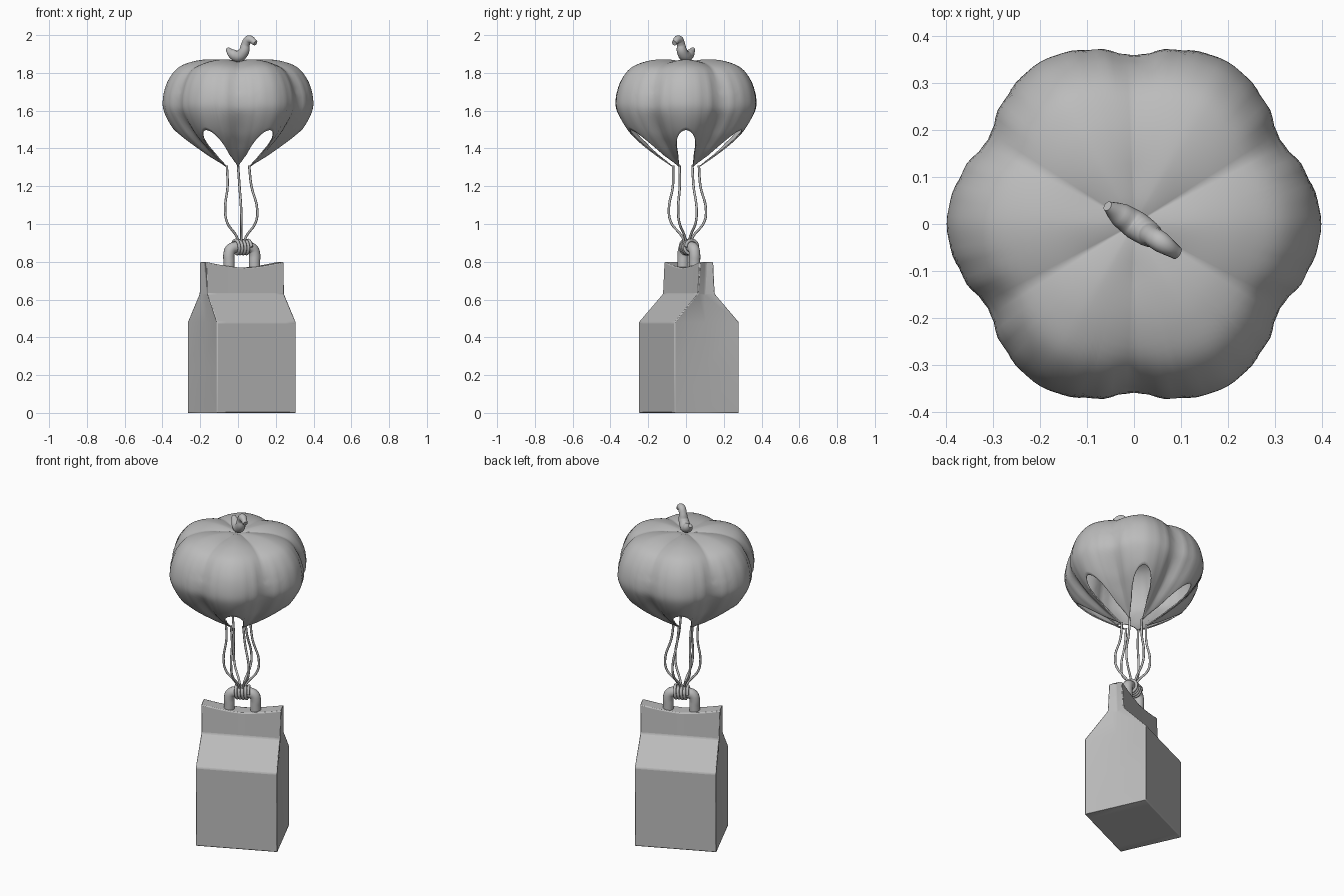
import bpy, bmesh, math
from math import sin, cos, pi, radians
from mathutils import Vector, Matrix

cube = bpy.data.objects.get("Cube")
if cube:
    bpy.data.objects.remove(cube, do_unlink=True)

grey = bpy.data.materials.new("plain grey")
grey.use_nodes = True
grey.diffuse_color = (0.5, 0.5, 0.5, 1)
grey.node_tree.nodes["Principled BSDF"].inputs["Base Color"].default_value = (0.5, 0.5, 0.5, 1)

YAW = radians(24.5)
PLACE = Matrix.Translation((0.02, 0.015, 0)) @ Matrix.Rotation(YAW, 4, 'Z')


def select(obj):
    bpy.ops.object.select_all(action='DESELECT')
    obj.select_set(True)
    bpy.context.view_layer.objects.active = obj


def finish(obj, angle=40):
    select(obj)
    bpy.ops.object.shade_smooth_by_angle(angle=radians(angle))


def mesh_object(name, bm):
    bmesh.ops.recalc_face_normals(bm, faces=bm.faces)
    me = bpy.data.meshes.new(name)
    bm.to_mesh(me)
    bm.free()
    me.materials.append(grey)
    obj = bpy.data.objects.new(name, me)
    bpy.context.collection.objects.link(obj)
    return obj


def tube(name, points, radius, radii=None, steps=6, sides=3):
    """Smooth round tube through the points, as a mesh."""
    cu = bpy.data.curves.new(name, 'CURVE')
    cu.dimensions = '3D'
    cu.bevel_depth = radius
    cu.bevel_resolution = sides
    cu.resolution_u = steps
    cu.use_fill_caps = True
    sp = cu.splines.new('BEZIER')
    sp.bezier_points.add(len(points) - 1)
    for i, (bp, co) in enumerate(zip(sp.bezier_points, points)):
        bp.co = co
        bp.handle_left_type = bp.handle_right_type = 'AUTO'
        bp.radius = radii[i] if radii else 1
    cu.materials.append(grey)
    obj = bpy.data.objects.new(name, cu)
    bpy.context.collection.objects.link(obj)
    select(obj)
    bpy.ops.object.convert(target='MESH')
    obj = bpy.context.view_layer.objects.active
    finish(obj, 50)
    return obj


def lerp(table, x):
    """Linear lookup in a table of (key, value) pairs."""
    for (a, va), (b, vb) in zip(table, table[1:]):
        if x <= b:
            return va + (vb - va) * (x - a) / (b - a)
    return table[-1][1]


def smooth_path(pts, t):
    """Catmull-Rom point on a profile, t counted in points."""
    i = min(int(t), len(pts) - 2)
    f = t - i
    p = [Vector(pts[min(max(i + k, 0), len(pts) - 1)]) for k in (-1, 0, 1, 2)]
    return 0.5 * (2 * p[1] + (p[2] - p[0]) * f
                  + (2 * p[0] - 5 * p[1] + 4 * p[2] - p[3]) * f ** 2
                  + (3 * p[1] - p[0] - 3 * p[2] + p[3]) * f ** 3)


# Canopy: six puffed gores whose lower edges arch up into openings
PROFILE = [(0.01, 1.852), (0.06, 1.866), (0.15, 1.872), (0.24, 1.86), (0.32, 1.825),
           (0.375, 1.75), (0.398, 1.66), (0.39, 1.59), (0.34, 1.5), (0.27, 1.43),
           (0.17, 1.36), (0.07, 1.3)]
HEM = [(0, 1.5), (3.5, 1.495), (7, 1.475), (10, 1.45), (12, 1.425), (15, 1.365),
       (21, 1.33), (30, 1.3)]
DEPTH = [(1.3, 0), (1.33, 0.12), (1.42, 0.2), (1.5, 0.18), (1.6, 0.11), (1.88, 0.09)]
fine = [smooth_path(PROFILE, (len(PROFILE) - 1) * k / 200) for k in range(201)]

COLS, ROWS = 24, 40
bm = bmesh.new()
columns = []
for n in range(6 * COLS):
    off = n % COLS * 60 / COLS - 30            # degrees from the gore centre
    theta = radians((n // COLS) * 60 + off)
    c = abs(off) / 30
    hem = lerp(HEM, abs(off))
    last = next((k for k in range(100, 201) if fine[k].y <= hem + 0.0005), 200)
    col = []
    for j in range(ROWS + 1):
        pos = last * j / ROWS
        k = min(int(pos), 199)
        r, z = fine[k].lerp(fine[k + 1], pos - k)
        side = min(1, max(0, (1.85 - z) / 0.1)) * min(1, max(0, (z - 1.3) / 0.2))
        rr = r * (1 - lerp(DEPTH, z) * c ** 1.6) + 0.003 * side * c * cos(36 * theta)
        if z > 1.7:
            z -= 0.014 * c ** 1.6 * min(1, r / 0.12)
        col.append(bm.verts.new((rr * cos(theta), rr * sin(theta), z)))
    columns.append(col)
for a, b in zip(columns, columns[1:] + columns[:1]):
    for j in range(ROWS):
        bm.faces.new((a[j], b[j], b[j + 1], a[j + 1]))
bm.faces.new([col[0] for col in columns])
canopy = mesh_object("canopy", bm)
finish(canopy, 60)
shell = canopy.modifiers.new("cloth thickness", 'SOLIDIFY')
shell.thickness = 0.006

# Stem: bent stalk on the crown
STEM = [(-0.068, 1.927, 0.011), (-0.035, 1.9, 0.026), (0.005, 1.888, 0.031),
        (0.038, 1.915, 0.028), (0.048, 1.952, 0.022), (0.07, 1.977, 0.022),
        (0.112, 1.958, 0.014)]
tube("stem", [(s * 0.83, -s * 0.56, z) for s, z, r in STEM], 1,
     [r for s, z, r in STEM], sides=5)

# Cords: six lines from the canopy tips to the knot
CORD = [(0.068, 1.31), (0.073, 1.2), (0.098, 1.08), (0.088, 1.01), (0.03, 0.935), (0.015, 0.9)]
for i in range(6):
    ang = radians(30 + 60 * i)
    pts = []
    for r, z in CORD:
        drift = min(1, (1.31 - z) / 0.25)
        pts.append((r * cos(ang) + 0.018 * drift, r * sin(ang) + 0.008 * drift, z))
    tube(f"cord_{i + 1}", pts, 0.0065, sides=2)

# Knot: cord wound around the handle
pts = []
for k in range(37):
    a = 2 * pi * k / 8
    pts.append(PLACE @ Vector((-0.04 + 0.08 * k / 36, 0.036 * cos(a), 0.878 + 0.036 * sin(a))))
tube("knot", pts, 0.0085, steps=3, sides=2)

# Handle: rounded arch standing on the bag
ARCH = [(-0.074, 0.74), (-0.074, 0.8), (-0.074, 0.842), (-0.064, 0.866), (-0.04, 0.876)]
arch = ARCH + [(-x, z) for x, z in reversed(ARCH)]
tube("handle", [PLACE @ Vector((x, 0, z)) for x, z in arch], 0.03, sides=5)

# Bag: box pinched to a flat neck, with folded ends and a sagging top edge
LEVELS = [(0, 0.23, 0.188, 0), (0.24, 0.23, 0.188, 0.008), (0.48, 0.23, 0.188, 0.02),
          (0.63, 0.225, 0.05, 0.025), (0.8, 0.228, 0.04, 0.012)]
SEG = 8
bm = bmesh.new()
rings = []
for z, w, d, fold in LEVELS:
    ring = []
    for s in (-1, 1):
        for i in range(SEG + 1):
            f = 2 * i / SEG - 1
            sag = 0.032 * (1 - abs(f) ** 1.5) if z == 0.8 else 0
            ring.append(bm.verts.new((-s * f * w, s * d, z - sag)))
        ring.append(bm.verts.new((-s * (w - fold), 0, z)))
    rings.append(ring)
for lo, hi in zip(rings, rings[1:]):
    for i in range(len(lo)):
        j = (i + 1) % len(lo)
        bm.faces.new((lo[i], lo[j], hi[j], hi[i]))
# Close the bottom and top with strips across the depth
for ring in (rings[0], rings[-1]):
    front, back = ring[:SEG + 1], ring[SEG + 2:2 * SEG + 3]
    for i in range(SEG):
        bm.faces.new((front[i], front[i + 1], back[SEG - i - 1], back[SEG - i]))
    bm.faces.new((front[-1], ring[SEG + 1], back[0]))
    bm.faces.new((back[-1], ring[-1], front[0]))
bag = mesh_object("bag", bm)
bag.matrix_world = PLACE
bevel = bag.modifiers.new("soft edges", 'BEVEL')
bevel.width = 0.007
bevel.segments = 2
bevel.limit_method = 'ANGLE'
bevel.angle_limit = radians(25)
finish(bag, 35)
